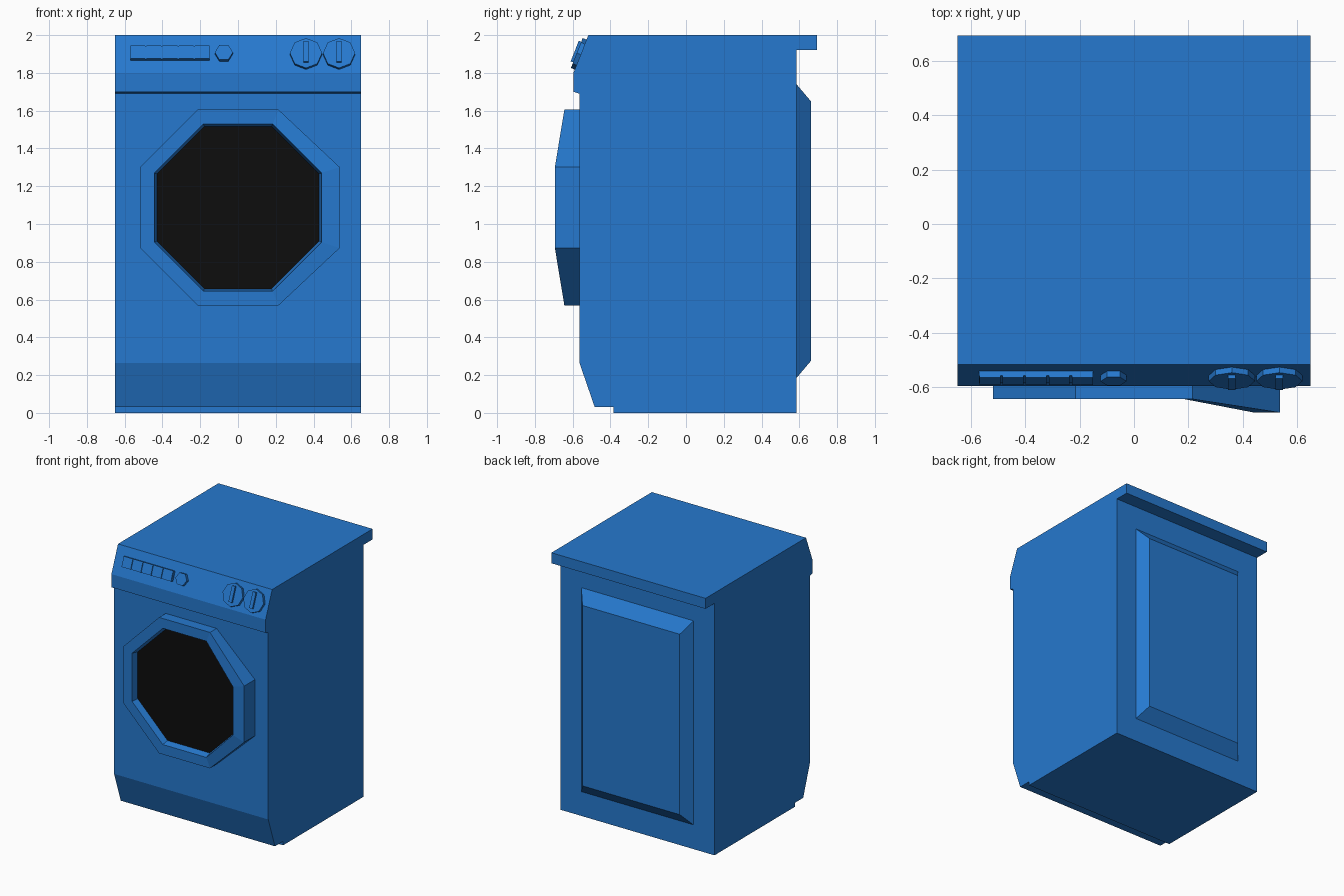
import bpy
import bmesh
from math import atan2, cos, sin, pi, tan
from mathutils import Matrix, Vector

if "Cube" in bpy.data.objects:
    bpy.data.objects.remove(bpy.data.objects["Cube"])


def material(name, colour):
    m = bpy.data.materials.new(name)
    m.use_nodes = True
    m.diffuse_color = colour
    m.node_tree.nodes["Principled BSDF"].inputs["Base Color"].default_value = colour
    return m


blue = material("enamel blue", (0.019, 0.19, 0.62, 1))
black = material("glass black", (0.004, 0.004, 0.004, 1))


def finish(name, bm, *mats):
    bmesh.ops.recalc_face_normals(bm, faces=bm.faces)
    mesh = bpy.data.meshes.new(name)
    bm.to_mesh(mesh)
    bm.free()
    ob = bpy.data.objects.new(name, mesh)
    bpy.context.scene.collection.objects.link(ob)
    for m in mats or (blue,):
        mesh.materials.append(m)
    return ob


def loft(bm, rings):
    """Skin a list of equal closed loops; return the last loop's vertices."""
    loops = [[bm.verts.new(p) for p in ring] for ring in rings]
    n = len(loops[0])
    for a, b in zip(loops, loops[1:]):
        for i in range(n):
            j = (i + 1) % n
            bm.faces.new((a[i], a[j], b[j], b[i]))
    return loops[0], loops[-1]


# Cabinet: side outline (y, z) stretched across the width
HALF = 0.65
FRONT, BACK = -0.564, 0.585
panel_top, panel_low = (-0.517, 2.0), (-0.596, 1.80)
outline = [(-0.385, 0), (BACK, 0), (BACK, 1.92), (0.693, 1.92), (0.693, 2.0),
           panel_top, panel_low, (-0.596, 1.70), (FRONT, 1.69),
           (FRONT, 0.265), (-0.483, 0.03), (-0.385, 0.03)]
bm = bmesh.new()
ends = loft(bm, [[(x, y, z) for y, z in outline] for x in (-HALF, HALF)])
for end in ends:
    bm.faces.new(end)
finish("cabinet", bm)

# Raised back panel with sloping edges
def rectangle(x, y, low, high):
    return [(-x, y, low), (x, y, low), (x, y, high), (-x, y, high)]

bm = bmesh.new()
ends = loft(bm, [rectangle(0.473, BACK, 0.185, 1.74),
                 rectangle(0.41, 0.661, 0.275, 1.65)])
bm.faces.new(ends[1])
finish("back_panel", bm)

# Octagonal door, its right edge pulled forward as a grip
def octagon(apothem, y, pull=0.0, widen=0.0):
    r = apothem / cos(pi / 8)
    ring = []
    for i in range(8):
        a = pi / 8 + i * pi / 4
        grip = i in (0, 7)
        ring.append((r * cos(a) + widen * grip, y - pull * grip,
                     1.087 + r * sin(a)))
    return ring

bm = bmesh.new()
ends = loft(bm, [octagon(0.518, FRONT, widen=0.02),
                 octagon(0.518, -0.644, 0.05, 0.02),
                 octagon(0.443, -0.644, 0.05),
                 octagon(0.43, -0.594)])
glass = bm.faces.new(ends[1])
glass.material_index = 1
finish("door", bm, blue, black)

# Controls sit on the sloping panel: local x across, y up the slope, z outward
tilt = atan2(panel_top[1] - panel_low[1], panel_top[0] - panel_low[0])


def on_panel(x, z):
    y = panel_low[0] + (z - panel_low[1]) / tan(tilt)
    return Matrix.Translation((x, y, z)) @ Matrix.Rotation(tilt, 4, "X")


def panel_box(name, x, z, width, height, low, high):
    bm = bmesh.new()
    bmesh.ops.create_cube(bm, size=1)
    bm.transform(on_panel(x, z) @ Matrix.Translation((0, 0, (low + high) / 2))
                 @ Matrix.Diagonal((width, height, high - low, 1)))
    return finish(name, bm)


def panel_disc(name, x, z, radius, sides, depth):
    bm = bmesh.new()
    ends = loft(bm, [[Vector((radius * cos(2 * pi * i / sides),
                              radius * sin(2 * pi * i / sides), h))
                      for i in range(sides)] for h in (0, depth)])
    bm.faces.new(ends[1])
    bm.transform(on_panel(x, z))
    return finish(name, bm)


# Push buttons on a shared strip
panel_box("button_strip", -0.36, 1.902, 0.42, 0.076, 0, 0.017)
for i in range(5):
    panel_box(f"push_button_{i + 1}", -0.36 + (i - 2) * 0.085, 1.902,
              0.077, 0.076, 0.01, 0.024)

panel_disc("power_button", -0.075, 1.9, 0.048, 6, 0.024)

# Two dials with grips
for side, x in (("left", 0.535), ("right", 0.36)):
    panel_disc(side + "_dial", x, 1.897, 0.085, 8, 0.022)
    panel_box(side + "_dial_grip", x, 1.902, 0.027, 0.117, 0.015, 0.036)
